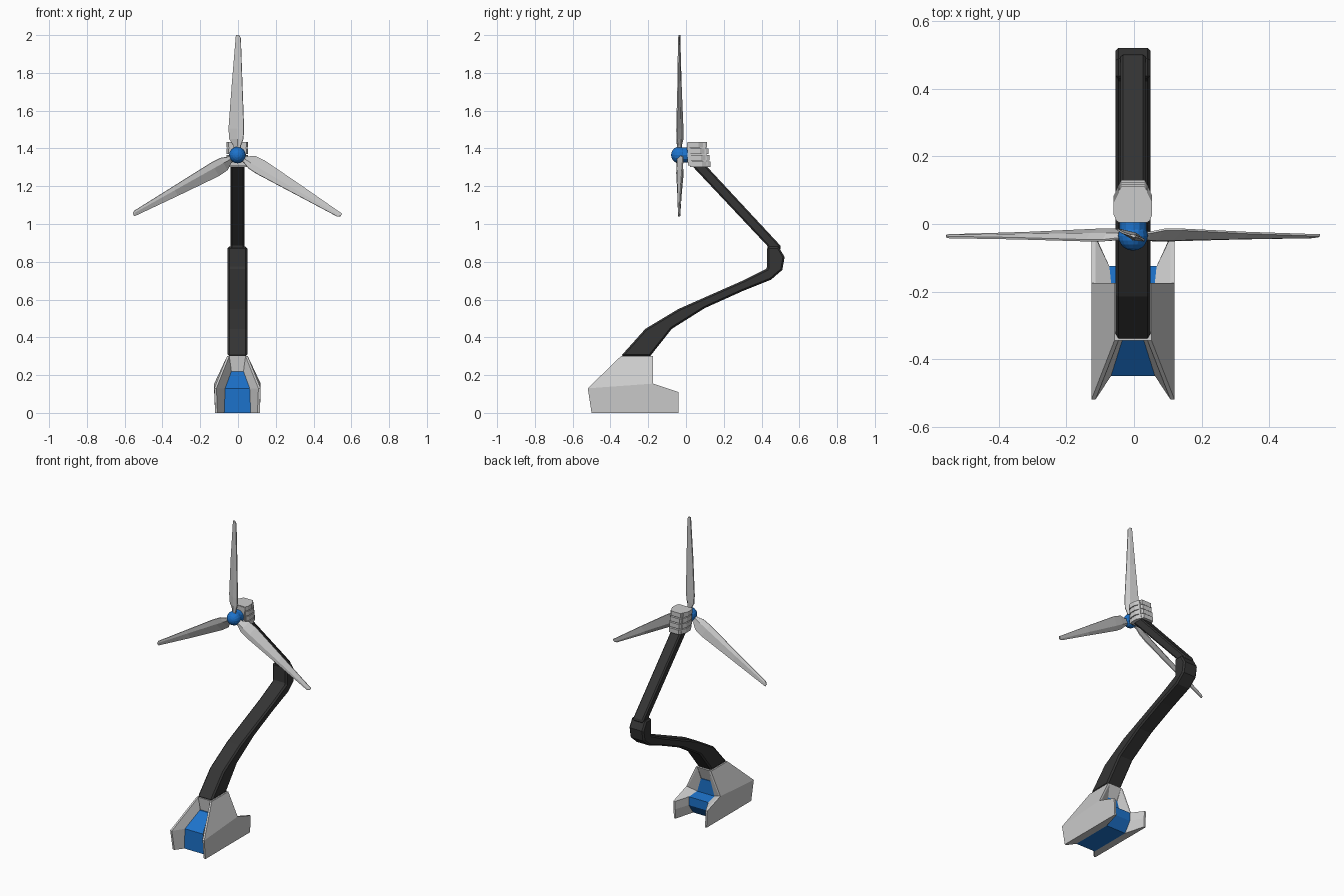
import bpy, bmesh, math
from mathutils import Matrix, Vector

if "Cube" in bpy.data.objects:
    bpy.data.objects.remove(bpy.data.objects["Cube"])

CX = -0.003          # centre line of body
HUB = Vector((CX, -0.035, 1.365))


def material(name, col):
    m = bpy.data.materials.new(name)
    m.diffuse_color = (*col, 1)
    m.use_nodes = True
    m.node_tree.nodes["Principled BSDF"].inputs["Base Color"].default_value = m.diffuse_color
    return m


BLUE = material("blue", (0.012, 0.17, 0.6))
DARK = material("dark", (0.035, 0.035, 0.035))


def finish(name, bm, mat=None, bevel=0):
    bmesh.ops.recalc_face_normals(bm, faces=bm.faces)
    me = bpy.data.meshes.new(name)
    bm.to_mesh(me)
    bm.free()
    ob = bpy.data.objects.new(name, me)
    bpy.context.collection.objects.link(ob)
    if mat:
        me.materials.append(mat)
    if bevel:
        b = ob.modifiers.new("bevel", 'BEVEL')
        b.width, b.segments = bevel, 1
        b.limit_method, b.angle_limit = 'ANGLE', math.radians(60)
    return ob


def loft(name, rings, mat=None, bevel=0, caps=True):
    bm = bmesh.new()
    vs = [[bm.verts.new(p) for p in r] for r in rings]
    n = len(vs[0])
    for a, b in zip(vs, vs[1:]):
        for i in range(n):
            j = (i + 1) % n
            bm.faces.new((a[i], a[j], b[j], b[i]))
    if caps:
        bm.faces.new(vs[0])
        bm.faces.new(vs[-1])
    return finish(name, bm, mat, bevel)


def prism(name, profile, half, mat=None, bevel=0):
    """Side profile (y, z) extruded across x."""
    return loft(name, [[(CX + s * half, y, z) for y, z in profile]
                       for s in (-1, 1)], mat, bevel)


# Base: outer profile and recessed core profile as (y, z, half width)
outer = [(-.50, 0, .118), (-.52, .13, .123), (-.345, .30, .055), (-.175, .30, .055),
         (-.175, .155, .123), (-.04, .11, .123), (-.04, .06, .121), (-.04, 0, .118)]
inner = [(-.45, 0, .07), (-.45, .13, .065), (-.345, .22, .032), (-.20, .22, .035),
         (-.20, .13, .062), (-.125, .12, .07), (-.125, .065, .07), (-.17, 0, .07)]
for side, s in (("left", -1), ("right", 1)):
    bm = bmesh.new()
    o = [bm.verts.new((CX + s * x, y, z)) for y, z, x in outer]
    r = [bm.verts.new((CX + s * (x - .012), y, z)) for y, z, x in outer]
    c = [bm.verts.new((CX + s * x, y, z)) for y, z, x in inner]
    for a, b in ((o, r), (r, c)):
        for i in range(8):
            j = (i + 1) % 8
            bm.faces.new((a[i], a[j], b[j], b[i]))
    bm.faces.new([o[i] for i in (0, 1, 4, 5, 6, 7)])
    bm.faces.new([o[i] for i in (1, 2, 3, 4)])
    bm.faces.new(c)
    finish("base_panel_" + side, bm)

loft("base_core", [[(CX + s * x, y, z) for y, z, x in inner] for s in (-1, 1)], BLUE)
prism("base_top", [(-.345, .302), (-.337, .219), (-.205, .219), (-.175, .302)], .046)

# Arms
prism("lower_arm", [(-.345, .30), (-.215, .445), (-.04, .55), (.30, .70), (.43, .765),
                    (.43, .88), (.49, .88), (.522, .825), (.51, .757), (.45, .705),
                    (.30, .645), (.10, .555), (-.075, .445), (-.19, .30)],
      .052, DARK, .009)
prism("upper_arm", [(.03, 1.31), (.43, .885), (.44, .83), (.48, .83), (.505, .88), (.105, 1.31)],
      .037, DARK, .008)

# Ribbed generator housing
prism("housing_core", [(.01, 1.31), (.005, 1.43), (.10, 1.43), (.115, 1.31)], .045)
for k in range(4):
    z0 = 1.303 + k * .034
    f, b, w = .022 - .005 * k, .13 - .006 * k, .057
    plan = [(-w * .85, f), (w * .85, f), (w, f + .02), (w, b - .045),
            (w * .6, b), (-w * .6, b), (-w, b - .045), (-w, f + .02)]
    loft(f"housing_rib_{k + 1}", [[(CX + x, y, z) for x, y in plan]
                                  for z in (z0, z0 + .029)])

# Hub ball and collar
bm = bmesh.new()
bmesh.ops.create_uvsphere(bm, u_segments=16, v_segments=10, radius=.044,
                          matrix=Matrix.Translation(HUB) @ Matrix.Rotation(math.pi / 2, 4, 'X'))
finish("hub", bm, BLUE)
bm = bmesh.new()
bmesh.ops.create_cone(bm, cap_ends=True, segments=12, radius1=.04, radius2=.04, depth=.05,
                      matrix=Matrix.Translation(HUB + Vector((0, .04, 0)))
                      @ Matrix.Rotation(math.pi / 2, 4, 'X'))
finish("hub_collar", bm, BLUE)

# Blades: radius, left edge, right edge, half thickness, pitch in degrees
stations = [(.02, -.018, .018, .012, 30), (.05, -.022, .02, .012, 28),
            (.085, -.046, .034, .012, 24), (.14, -.05, .037, .012, 22),
            (.38, -.03, .027, .008, 17), (.62, -.009, .018, .005, 14),
            (.635, -.008, .008, .004, 14)]
for k in range(3):
    rot = Matrix.Translation(HUB) @ Matrix.Rotation(math.radians(120 * k), 4, 'Y')
    rings = []
    for r, a, b, t, p in stations:
        m = a * .35 + b * .65
        section = [(a, -.003), (m, -t), (b, -.003), (b, .003), (m, t), (a, .003)]
        tw = Matrix.Rotation(math.radians(-p), 4, 'Z')
        rings.append([rot @ (tw @ Vector((x, y, r))) for x, y in section])
    loft(f"blade_{k + 1}", rings)
